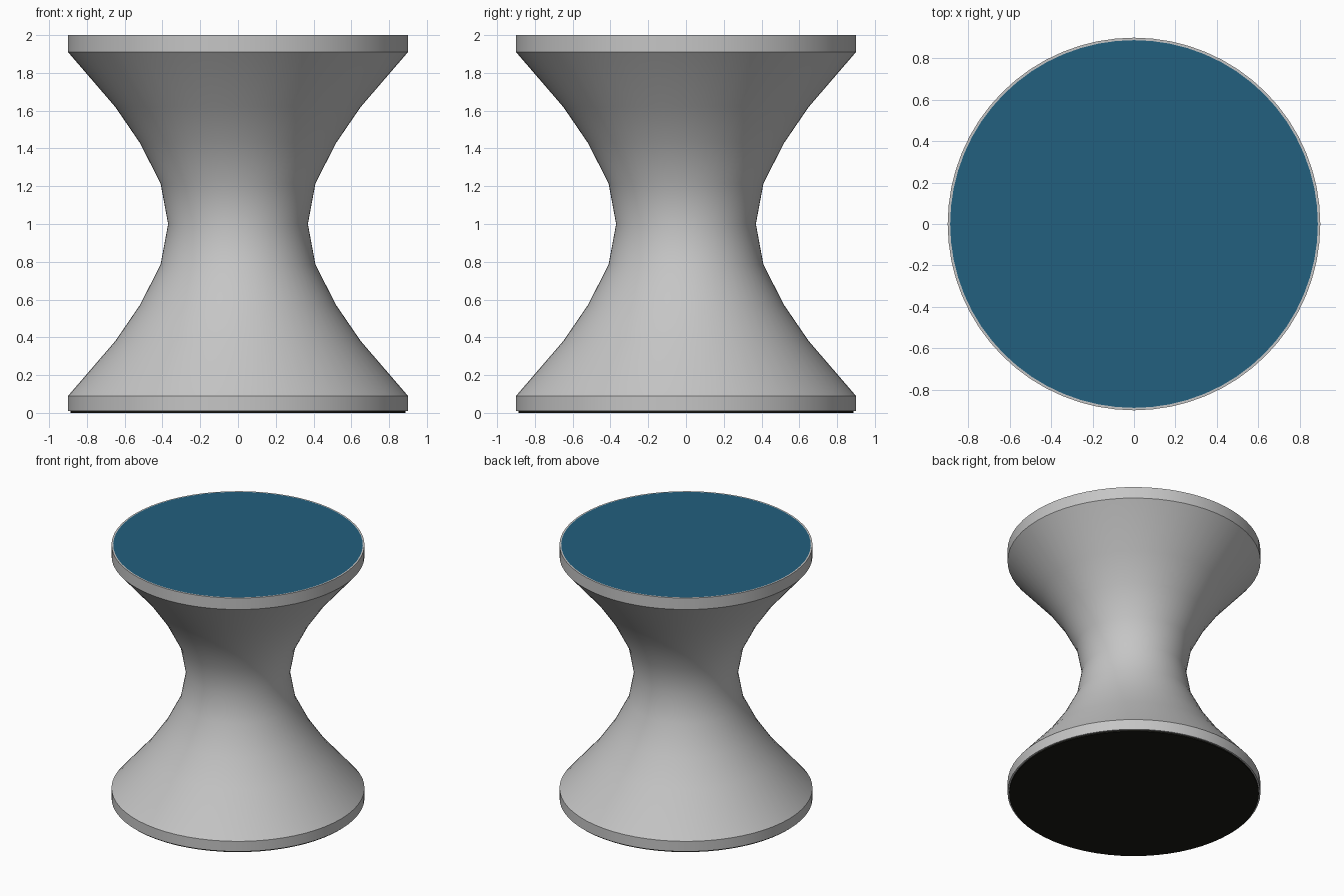
import bpy, bmesh, math

if "Cube" in bpy.data.objects:
    bpy.data.objects.remove(bpy.data.objects["Cube"])

SEG = 64


def material(name, rgb):
    m = bpy.data.materials.new(name)
    m.diffuse_color = (*rgb, 1)
    m.use_nodes = True
    m.node_tree.nodes["Principled BSDF"].inputs["Base Color"].default_value = m.diffuse_color
    return m


def lathe(name, profile, mats, cap_index=None):
    """Revolve (radius, z) points about z and close both ends."""
    bm = bmesh.new()
    rings = [[bm.verts.new((r * math.cos(2 * math.pi * i / SEG),
                            r * math.sin(2 * math.pi * i / SEG), z))
              for i in range(SEG)] for r, z in profile]
    for a, b in zip(rings, rings[1:]):
        for i in range(SEG):
            j = (i + 1) % SEG
            bm.faces.new((a[i], a[j], b[j], b[i]))
    bm.faces.new(rings[0][::-1])
    top = bm.faces.new(rings[-1])
    if cap_index is not None:
        top.material_index = cap_index
    me = bpy.data.meshes.new(name)
    bm.to_mesh(me)
    bm.free()
    for m in mats:
        me.materials.append(m)
    ob = bpy.data.objects.new(name, me)
    bpy.context.collection.objects.link(ob)
    bpy.ops.object.select_all(action='DESELECT')
    ob.select_set(True)
    bpy.context.view_layer.objects.active = ob
    bpy.ops.object.shade_smooth_by_angle(angle=math.radians(35))
    return ob


grey = material("light grey plastic", (0.56, 0.56, 0.56))
blue = material("blue seat", (0.016, 0.115, 0.21))
black = material("black base", (0.01, 0.01, 0.007))

# Hourglass body: lower half mirrored about the waist, blue inset top
half = [(0.90, 0.01), (0.90, 0.09), (0.65, 0.38), (0.52, 0.57), (0.41, 0.785)]
upper = [(r, 2 - z) for r, z in reversed(half)]
upper[-1] = (0.90, 2.0)
lathe("stool_body", half + [(0.37, 1.0)] + upper + [(0.888, 2.0)],
      [grey, blue], cap_index=1)

# Thin foot pad underneath
lathe("base_pad", [(0.888, 0.0), (0.888, 0.012)], [black])
